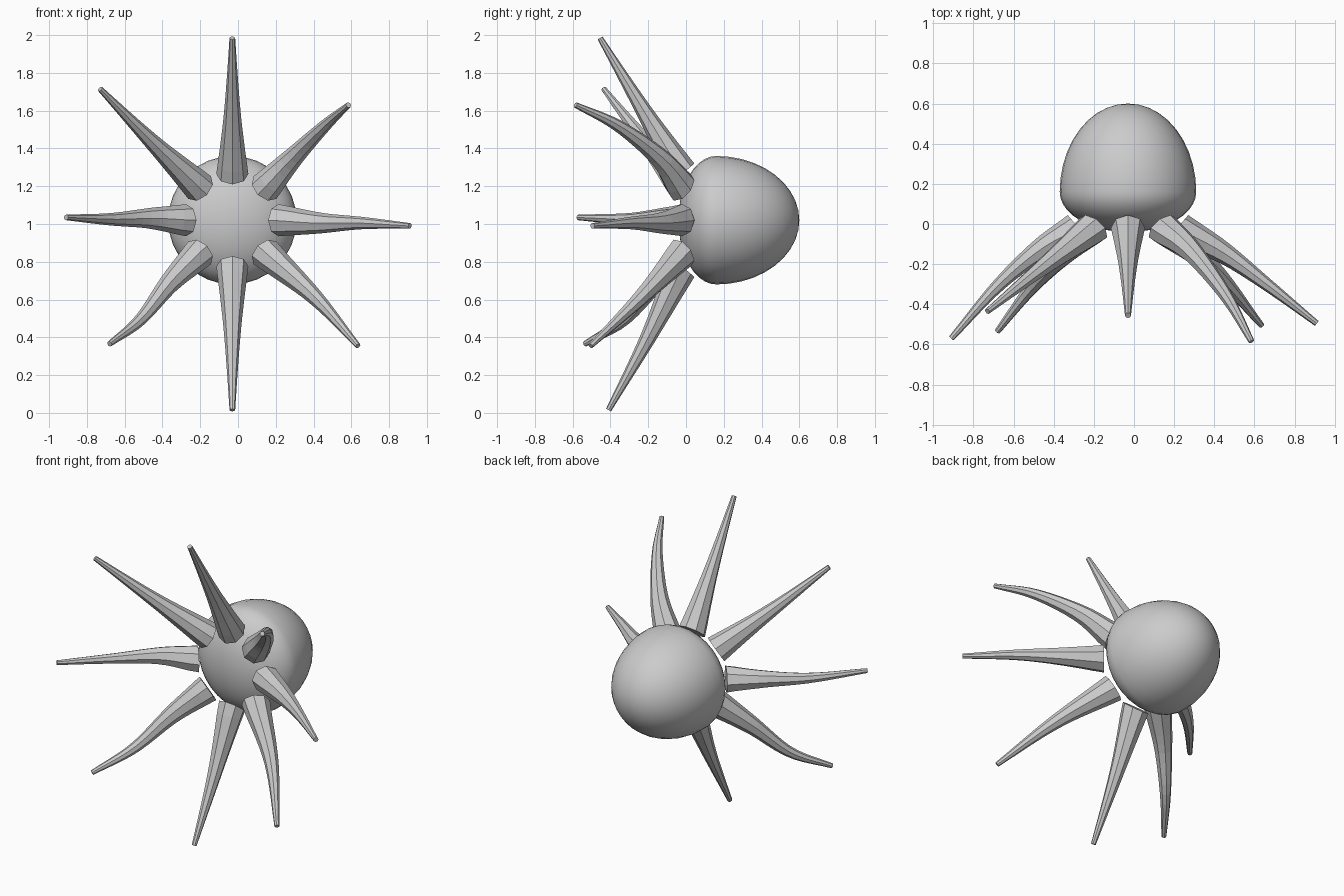
import bpy, bmesh, math
from mathutils import Vector

cube = bpy.data.objects.get("Cube")
if cube:
    bpy.data.objects.remove(cube, do_unlink=True)

grey = bpy.data.materials.new("soft_grey")
grey.use_nodes = True
COLOUR = (0.6, 0.6, 0.6, 1)
grey.diffuse_color = COLOUR
grey.node_tree.nodes["Principled BSDF"].inputs["Base Color"].default_value = COLOUR

CENTRE = Vector((-0.03, 0, 1.02))
SIDES, STEPS = 8, 14
WIDTHS = [0.085, 0.066, 0.049, 0.036, 0.025, 0.015]


def add_object(name, bm):
    bmesh.ops.recalc_face_normals(bm, faces=bm.faces)
    mesh = bpy.data.meshes.new(name)
    bm.to_mesh(mesh)
    bm.free()
    mesh.materials.append(grey)
    obj = bpy.data.objects.new(name, mesh)
    bpy.context.collection.objects.link(obj)
    return obj


def spline(points, t):
    """Smooth path through the points, t from 0 to 1."""
    ends = [points[0] * 2 - points[1], *points, points[-1] * 2 - points[-2]]
    i = min(int(t * (len(points) - 1)), len(points) - 2)
    u = t * (len(points) - 1) - i
    a, b, c, d = ends[i:i + 4]
    return (b * 2 + (c - a) * u + (a * 2 - b * 5 + c * 4 - d) * u ** 2
            + (b * 3 - a - c * 3 + d) * u ** 3) / 2


def width(t):
    i = min(int(t * 5), 4)
    return WIDTHS[i] + (WIDTHS[i + 1] - WIDTHS[i]) * (t * 5 - i)


# Domed body: long rounded back, shallow rounded front
bm = bmesh.new()
bmesh.ops.create_uvsphere(bm, u_segments=32, v_segments=20, radius=1)
for v in bm.verts:
    x, y, z = v.co
    depth = 0.44 if z > 0 else 0.2
    v.co = CENTRE + Vector((x * 0.34, 0.16 + z * depth, y * 0.34))
body = add_object("body", bm)
for p in body.data.polygons:
    p.use_smooth = True


# Tapered faceted tentacle with a flat disc at each end
def tentacle(name, angle, path):
    out = Vector((math.cos(math.radians(angle)), 0, math.sin(math.radians(angle))))
    root = CENTRE + out * 0.245 + Vector((0, -0.02, 0))
    points = [root] + [Vector(p) for p in path]
    across = out.cross(Vector((0, 1, 0)))
    bm = bmesh.new()
    rings = []
    for s in range(STEPS + 1):
        t = s / STEPS
        tangent = spline(points, min(t + 0.02, 1)) - spline(points, max(t - 0.02, 0))
        if s == 0:
            tangent = out * 0.76 + Vector((0, -0.65, 0))
        tangent.normalize()
        side = (across - tangent * across.dot(tangent)).normalized()
        up = tangent.cross(side)
        ring = []
        for k in range(SIDES):
            a = math.tau * k / SIDES
            offset = side * math.cos(a) + up * math.sin(a)
            ring.append(bm.verts.new(spline(points, t) + offset * width(t)))
        rings.append(ring)
    for lower, upper in zip(rings, rings[1:]):
        for k in range(SIDES):
            n = (k + 1) % SIDES
            bm.faces.new((lower[k], lower[n], upper[n], upper[k]))
    bm.faces.new(rings[0])
    bm.faces.new(rings[-1])
    add_object(name, bm)


tentacle("top_tentacle", 90, [(-0.03, -0.23, 1.61), (-0.03, -0.455, 1.985)])
tentacle("upper_right_tentacle", 135, [(-0.46, -0.22, 1.44), (-0.73, -0.435, 1.715)])
tentacle("upper_left_tentacle", 45,
         [(0.29, -0.14, 1.35), (0.46, -0.36, 1.52), (0.585, -0.585, 1.63)])
tentacle("right_tentacle", 180,
         [(-0.47, -0.13, 1.03), (-0.68, -0.31, 1.025), (-0.91, -0.57, 1.035)])
tentacle("left_tentacle", 0,
         [(0.44, -0.14, 1.005), (0.66, -0.3, 1.005), (0.91, -0.495, 0.99)])
tentacle("lower_right_tentacle", 225,
         [(-0.36, -0.16, 0.69), (-0.52, -0.33, 0.49), (-0.68, -0.535, 0.365)])
tentacle("lower_left_tentacle", 315, [(0.41, -0.24, 0.61), (0.635, -0.505, 0.355)])
tentacle("bottom_tentacle", 270, [(-0.03, -0.2, 0.4), (-0.03, -0.41, 0.015)])
